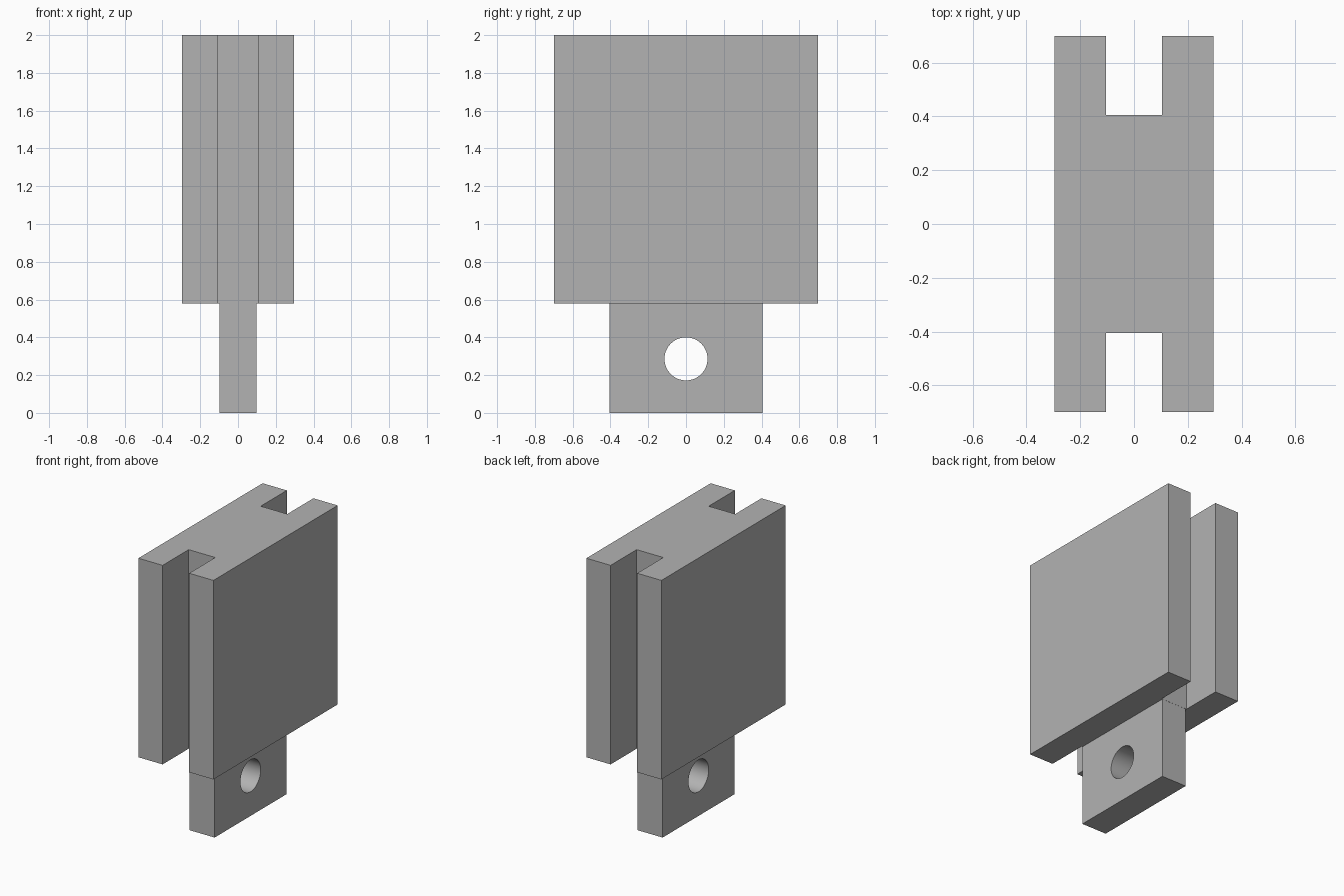
import bpy
import bmesh

cube = bpy.data.objects.get("Cube")
if cube:
    bpy.data.objects.remove(cube, do_unlink=True)

# Single matte grey
grey = bpy.data.materials.new("grey")
grey.use_nodes = True
colour = (0.45, 0.45, 0.45, 1)
grey.diffuse_color = colour
grey.node_tree.nodes["Principled BSDF"].inputs["Base Color"].default_value = colour


def extrude_profile(name, points, offset):
    """Closed solid from a planar outline, pushed along offset."""
    bm = bmesh.new()
    face = bm.faces.new([bm.verts.new(p) for p in points])
    new = bmesh.ops.extrude_face_region(bm, geom=[face])["geom"]
    bmesh.ops.translate(bm, vec=offset,
                        verts=[v for v in new if isinstance(v, bmesh.types.BMVert)])
    bmesh.ops.recalc_face_normals(bm, faces=bm.faces)
    mesh = bpy.data.meshes.new(name)
    bm.to_mesh(mesh)
    bm.free()
    mesh.materials.append(grey)
    obj = bpy.data.objects.new(name, mesh)
    bpy.context.collection.objects.link(obj)
    return obj


# Dimensions
half_width, slot_half, tang_half = 0.296, 0.105, 0.099
half_depth, web_depth = 0.7, 0.406
shoulder, top = 0.58, 2.0
hole_z, hole_radius = 0.286, 0.114

# H-shaped block, with a slot in the front and back
quarter = [(half_width, half_depth), (slot_half, half_depth), (slot_half, web_depth)]
half = quarter + [(-x, y) for x, y in reversed(quarter)]
outline = half + [(x, -y) for x, y in reversed(half)]
extrude_profile("slotted_block", [(x, y, shoulder) for x, y in outline],
                (0, 0, top - shoulder))

# Tang under the block
w = web_depth - 0.001
tang = extrude_profile("tang", [(-tang_half, -w, 0), (-tang_half, w, 0),
                                (-tang_half, w, shoulder), (-tang_half, -w, shoulder)],
                       (2 * tang_half, 0, 0))

# Pin hole through the tang
bpy.ops.mesh.primitive_cylinder_add(vertices=64, radius=hole_radius, depth=1,
                                    location=(0, 0, hole_z), rotation=(0, 1.570796, 0))
cutter = bpy.context.object
cutter.name = "hole_cutter"
cutter.data.materials.append(grey)
cutter.hide_render = True
cut = tang.modifiers.new("pin_hole", 'BOOLEAN')
cut.object = cutter
cut.solver = 'EXACT'
bpy.context.view_layer.objects.active = tang
bpy.ops.object.modifier_apply(modifier=cut.name)
bpy.data.objects.remove(cutter, do_unlink=True)

# Smooth hole wall, crisp edges elsewhere
bpy.ops.object.select_all(action='DESELECT')
tang.select_set(True)
bpy.context.view_layer.objects.active = tang
bpy.ops.object.shade_smooth_by_angle(angle=0.52)
